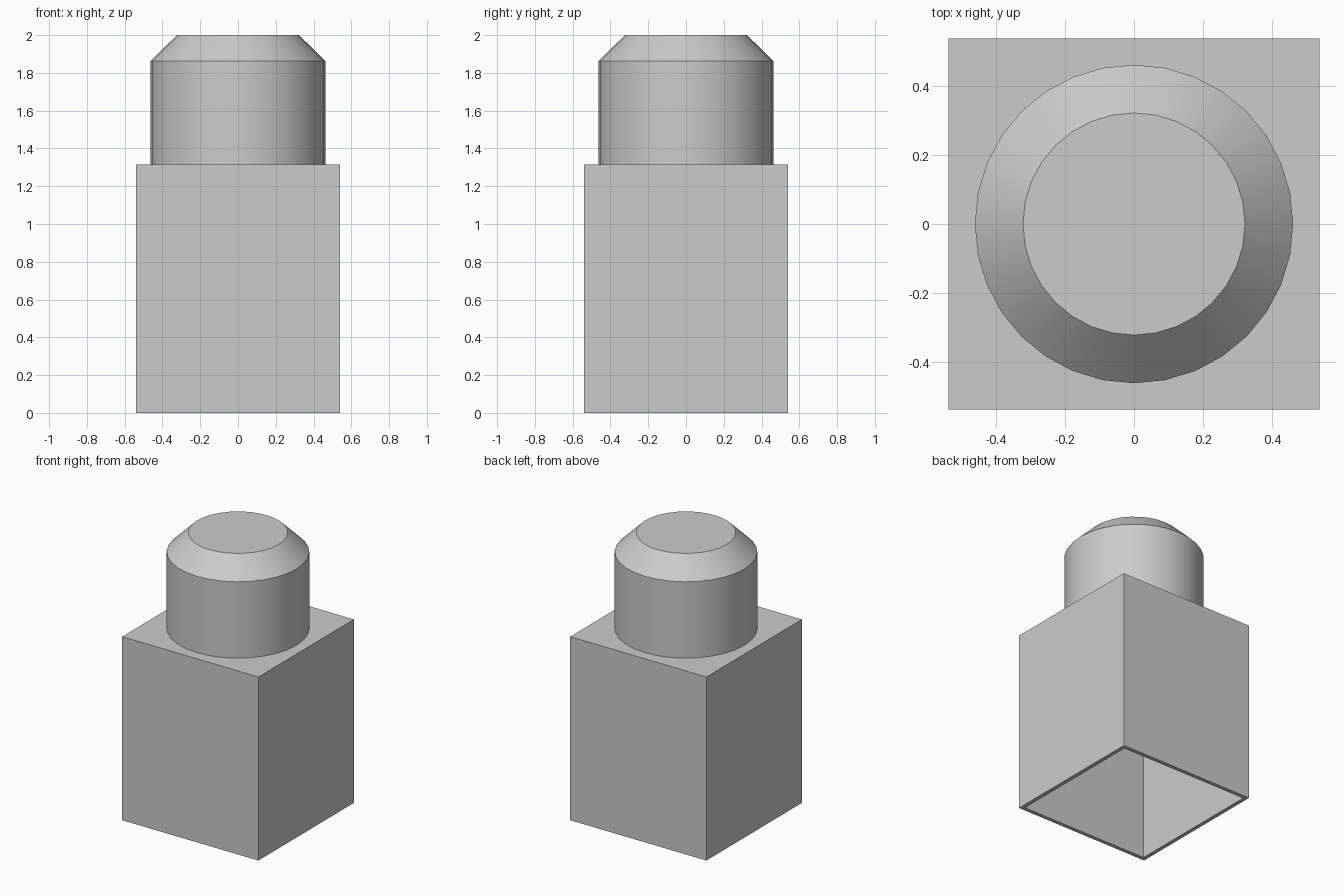
import bpy, bmesh, math

cube = bpy.data.objects.get("Cube")
if cube:
    bpy.data.objects.remove(cube, do_unlink=True)

HALF = 0.54      # half width of the box
WALL = 0.04      # shell thickness
SHOULDER = 1.315  # height of the box top
SIDES = 32

grey = bpy.data.materials.new("light_grey")
grey.use_nodes = True
colour = (0.6, 0.6, 0.6, 1)
grey.diffuse_color = colour
grey.node_tree.nodes["Principled BSDF"].inputs["Base Color"].default_value = colour


def finish(name, bm):
    bmesh.ops.recalc_face_normals(bm, faces=bm.faces)
    mesh = bpy.data.meshes.new(name)
    bm.to_mesh(mesh)
    bm.free()
    mesh.materials.append(grey)
    obj = bpy.data.objects.new(name, mesh)
    bpy.context.collection.objects.link(obj)
    return obj


# Hollow box, open underneath: inset the bottom rim and push it up inside
bm = bmesh.new()
bmesh.ops.create_cube(bm, size=1)
for v in bm.verts:
    v.co = (v.co.x * 2 * HALF, v.co.y * 2 * HALF, (v.co.z + 0.5) * SHOULDER)
bottom = min(bm.faces, key=lambda f: f.calc_center_median().z)
bmesh.ops.inset_region(bm, faces=[bottom], thickness=WALL)
cavity = bmesh.ops.extrude_face_region(bm, geom=[bottom])["geom"]
for v in cavity:
    if isinstance(v, bmesh.types.BMVert):
        v.co.z = SHOULDER - WALL
if bottom.is_valid:
    bm.faces.remove(bottom)
finish("hollow_box", bm)

# Round stud with a chamfered top
bm = bmesh.new()
rings = []
for radius, z in ((0.463, SHOULDER), (0.463, 1.862), (0.323, 2.0)):
    angles = [2 * math.pi * i / SIDES for i in range(SIDES)]
    rings.append([bm.verts.new((radius * math.cos(a), radius * math.sin(a), z)) for a in angles])
for low, high in zip(rings, rings[1:]):
    for i in range(SIDES):
        j = (i + 1) % SIDES
        bm.faces.new((low[i], low[j], high[j], high[i]))
bm.faces.new(rings[-1])
bm.faces.new(reversed(rings[0]))
stud = finish("chamfered_stud", bm)

bpy.ops.object.select_all(action="DESELECT")
stud.select_set(True)
bpy.context.view_layer.objects.active = stud
bpy.ops.object.shade_smooth_by_angle(angle=math.radians(30))
